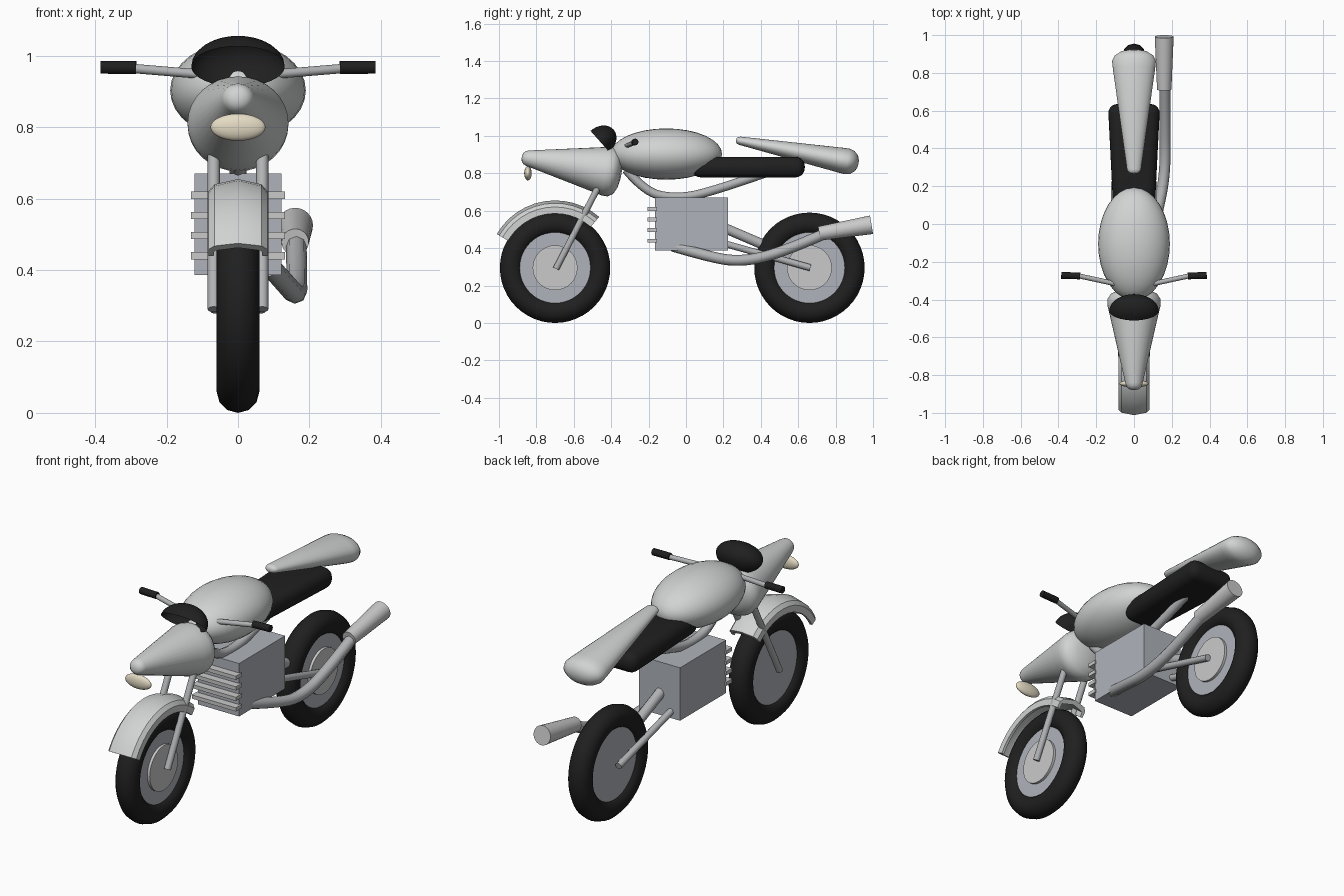
import bpy, bmesh, math
from mathutils import Vector, Matrix

if "Cube" in bpy.data.objects:
    bpy.data.objects.remove(bpy.data.objects["Cube"])


def material(name, rgb):
    m = bpy.data.materials.new(name)
    m.diffuse_color = (*rgb, 1)
    m.use_nodes = True
    m.node_tree.nodes["Principled BSDF"].inputs["Base Color"].default_value = m.diffuse_color
    return m


BODY = material("light grey paint", (0.64, 0.65, 0.65))
ENGINE = material("blue grey metal", (0.43, 0.45, 0.49))
CHROME = material("pipe grey", (0.44, 0.45, 0.46))
DISC = material("pale metal", (0.59, 0.59, 0.59))
BLACK = material("black rubber", (0.014, 0.014, 0.014))
CREAM = material("cream lens", (0.78, 0.71, 0.55))


def add(name, bm, mat, smooth=40):
    bmesh.ops.recalc_face_normals(bm, faces=bm.faces)
    me = bpy.data.meshes.new(name)
    bm.to_mesh(me)
    bm.free()
    me.materials.append(mat)
    ob = bpy.data.objects.new(name, me)
    bpy.context.collection.objects.link(ob)
    bpy.ops.object.select_all(action='DESELECT')
    ob.select_set(True)
    bpy.context.view_layer.objects.active = ob
    if smooth:
        bpy.ops.object.shade_smooth_by_angle(angle=math.radians(smooth))
    return ob


def bridge(bm, rings, close_u=True):
    for a, b in zip(rings, rings[1:]):
        n = len(a)
        for i in range(n if close_u else n - 1):
            j = (i + 1) % n
            bm.faces.new((a[i], a[j], b[j], b[i]))


def lathe(name, start, end, profile, mat, sx=1, sz=1, sides=32, smooth=40):
    """Revolve (distance fraction, radius) pairs about the start-end axis."""
    bm = bmesh.new()
    s, e = Vector(start), Vector(end)
    d = (e - s).normalized()
    u = Vector((1, 0, 0)) if abs(d.x) < 0.8 else Vector((0, 1, 0))
    v = u.cross(d).normalized()
    u = d.cross(v)
    rings = []
    for t, r in profile:
        c = s.lerp(e, t)
        rings.append([bm.verts.new(c + u * (r * sx * math.cos(a)) + v * (r * sz * math.sin(a)))
                      for a in (2 * math.pi * i / sides for i in range(sides))])
    bridge(bm, rings)
    bm.faces.new(rings[0])
    bm.faces.new(rings[-1])
    return add(name, bm, mat, smooth)


def rod(name, a, b, r, mat, r2=None, sides=12):
    return lathe(name, a, b, [(0, r), (1, r2 or r)], mat, sides=sides, smooth=50)


def box(name, lo, hi, mat):
    lo, hi = Vector(lo), Vector(hi)
    bm = bmesh.new()
    bmesh.ops.create_cube(bm, size=1, matrix=Matrix.Translation((lo + hi) / 2) @ Matrix.Diagonal((*(hi - lo), 1)))
    return add(name, bm, mat, 0)


def ellipsoid(name, centre, radii, mat, seg=32):
    bm = bmesh.new()
    # poles run along the length of the bike
    bmesh.ops.create_uvsphere(bm, u_segments=seg, v_segments=seg // 2, radius=1)
    bm.transform(Matrix.Translation(centre) @ Matrix.Diagonal((*radii, 1)) @ Matrix.Rotation(math.pi / 2, 4, 'X'))
    return add(name, bm, mat, 60)


def pipe(name, points, r, mat):
    cu = bpy.data.curves.new(name, 'CURVE')
    cu.dimensions = '3D'
    cu.bevel_depth, cu.bevel_resolution, cu.use_fill_caps = r, 2, True
    sp = cu.splines.new('NURBS')
    sp.points.add(len(points) - 1)
    for p, co in zip(sp.points, points):
        p.co = (*co, 1)
    sp.use_endpoint_u, sp.order_u, sp.resolution_u = True, 3, 6
    cu.materials.append(mat)
    ob = bpy.data.objects.new(name, cu)
    bpy.context.collection.objects.link(ob)
    bpy.ops.object.select_all(action='DESELECT')
    ob.select_set(True)
    bpy.context.view_layer.objects.active = ob
    bpy.ops.object.convert(target='MESH')
    bpy.ops.object.shade_smooth_by_angle(angle=math.radians(50))


# Wheels: tyre, rim and a brake disc on the right side
AXLE_Z = 0.295
for side, y in (("front", -0.70), ("rear", 0.66)):
    bm = bmesh.new()
    rings = []
    for i in range(48):
        a = 2 * math.pi * i / 48
        ring = []
        for j in range(12):
            b = 2 * math.pi * j / 12
            r = 0.235 + 0.06 * math.cos(b)
            ring.append(bm.verts.new((0.06 * math.sin(b), y + r * math.cos(a), AXLE_Z + r * math.sin(a))))
        rings.append(ring)
    bridge(bm, rings + rings[:1])
    add(side + "_tyre", bm, BLACK, 60)
    rod(side + "_rim", (-0.036, y, AXLE_Z), (0.036, y, AXLE_Z), 0.19, ENGINE, sides=40)
    rod(side + "_brake_disc", (0.03, y, AXLE_Z), (0.05, y, AXLE_Z), 0.12, DISC, sides=32)

# Front fender: arched section swept around the wheel
bm = bmesh.new()
section = [(-0.083, 0.29), (-0.083, 0.325), (-0.066, 0.345), (0, 0.36), (0.066, 0.345), (0.083, 0.325), (0.083, 0.29),
           (0.068, 0.29), (0.066, 0.318), (0, 0.335), (-0.066, 0.318), (-0.068, 0.29)]
rings = []
for i in range(13):
    a = math.radians(150 - i * 101 / 12)
    rings.append([bm.verts.new((x, -0.70 + r * math.cos(a), AXLE_Z + r * math.sin(a))) for x, r in section])
bridge(bm, rings)
bm.faces.new(rings[0])
bm.faces.new(rings[-1])
add("front_fender", bm, BODY, 35)

# Fork legs, handlebars, grips and swing arms, mirrored
for side, s in (("left", -1), ("right", 1)):
    rod(side + "_fork", (s * 0.068, -0.695, 0.29), (s * 0.068, -0.465, 0.735), 0.017, CHROME)
    rod(side + "_handlebar", (s * 0.06, -0.325, 0.945), (s * 0.30, -0.273, 0.965), 0.013, CHROME)
    rod(side + "_grip", (s * 0.285, -0.275, 0.967), (s * 0.385, -0.272, 0.968), 0.018, BLACK)
    rod(side + "_swing_arm", (s * 0.065, 0.15, 0.44), (s * 0.065, 0.665, 0.295), 0.018, CHROME)
rod("rear_link", (0, 0.2, 0.51), (0, 0.41, 0.42), 0.027, CHROME)

# Nose fairing and headlight
lathe("nose_fairing", (0, -0.878, 0.886), (0, -0.345, 0.798),
      [(0, 0.008), (0.008, 0.024), (0.03, 0.036), (0.06, 0.042), (0.76, 0.122), (0.84, 0.132), (0.9, 0.132),
       (0.95, 0.115), (0.985, 0.075), (1, 0.02)], BODY, sx=1.07, smooth=60)
ellipsoid("headlight", (0, -0.845, 0.80), (0.077, 0.02, 0.038), CREAM)

# Windscreen: hollow half dome opening down and forward
bm = bmesh.new()
n, d = Vector((0, 0.747, 0.665)), Vector((0, 0.665, -0.747))
rings = []
for i in range(9):
    t = i / 8 * math.pi / 2 * 0.99
    rings.append([bm.verts.new(Vector((0, -0.46, 0.97)) + n * (0.097 * math.sin(t))
                  + d * (0.076 * math.cos(t) * math.sin(a)) + Vector((0.131 * math.cos(t) * math.cos(a), 0, 0)))
                  for a in (2 * math.pi * k / 32 for k in range(32))])
bridge(bm, rings)
bm.faces.new(rings[-1])
add("windscreen", bm, BLACK, 60)

# Fuel tank
ellipsoid("fuel_tank", (0, -0.105, 0.903), (0.19, 0.298, 0.137), BODY)

# Seat: tapered pad with rounded edges
seat = box("seat", (-0.138, 0.03, 0.778), (0.138, 0.635, 0.888), BLACK)
for v in seat.data.vertices:
    if v.co.y < 0.3:
        v.co.x *= 0.78
bev = seat.modifiers.new("rounding", 'BEVEL')
bev.width, bev.segments = 0.05, 5
bpy.ops.object.modifier_apply(modifier="rounding")
bpy.ops.object.shade_smooth_by_angle(angle=math.radians(40))

# Tail cowl: flattened cone with rounded ends
lathe("tail_cowl", (0, 0.268, 0.978), (0, 0.922, 0.852),
      [(0, 0.018), (0.012, 0.03), (0.03, 0.037), (0.85, 0.112), (0.91, 0.116), (0.95, 0.104), (0.985, 0.07), (1, 0.025)],
      BODY, sz=0.6, smooth=60)

# Engine block with cooling fins on its front
box("engine_block", (-0.122, -0.165, 0.386), (0.122, 0.225, 0.67), ENGINE)
for i in range(4):
    z = 0.44 + i * 0.0565
    box("cooling_fin", (-0.131, -0.205, z - 0.01), (0.131, -0.155, z + 0.01), DISC)

# Frame tube under the tank, exhaust pipe and muffler
pipe("frame_tube", [(0, -0.32, 0.82), (0, -0.22, 0.70), (0, -0.06, 0.665), (0, 0.12, 0.695), (0, 0.42, 0.80)], 0.024, CHROME)
pipe("exhaust_pipe", [(0.09, -0.07, 0.41), (0.135, 0.1, 0.36), (0.165, 0.28, 0.325), (0.165, 0.50, 0.37),
                      (0.163, 0.76, 0.485)], 0.029, CHROME)
rod("muffler", (0.16, 0.712, 0.478), (0.16, 0.992, 0.525), 0.038, DISC, r2=0.05, sides=24)
